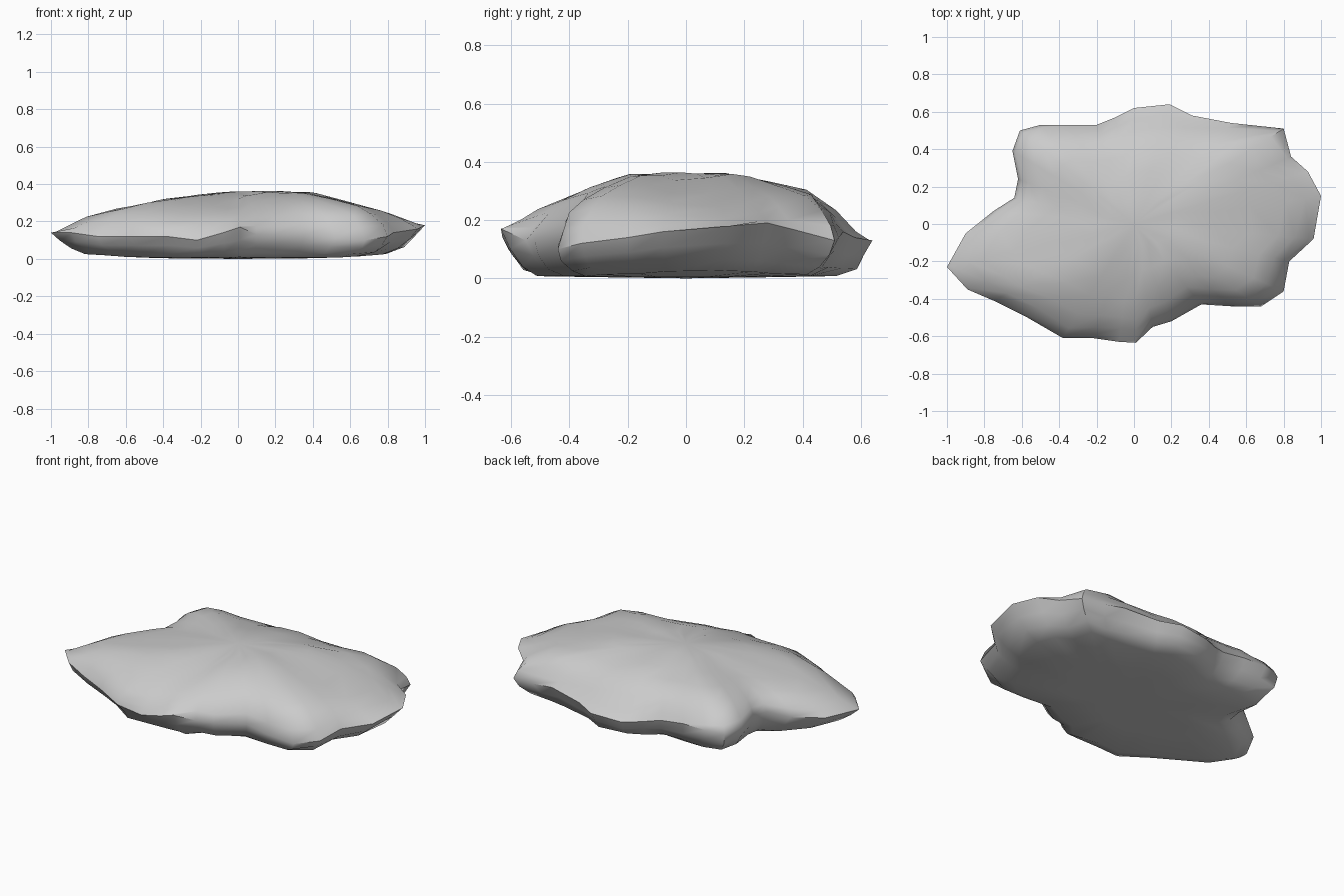
import bpy, bmesh, random
from mathutils import Vector, noise

if "Cube" in bpy.data.objects:
    bpy.data.objects.remove(bpy.data.objects["Cube"])

random.seed(4)

# Rim of the slab, counter-clockwise: x, y and height of the widest edge
RIM = [(1, .15, .18), (.93, .28, .19), (.84, .36, .17), (.80, .51, .13),
       (.66, .525, .14), (.52, .54, .16), (.31, .58, .14), (.19, .64, .13),
       (0, .62, .12), (-.10, .57, .13), (-.2, .53, .15), (-.35, .53, .17),
       (-.5, .53, .17), (-.61, .50, .16), (-.65, .39, .17), (-.62, .24, .18),
       (-.64, .14, .17), (-.75, .07, .14), (-.9, -.05, .13), (-1, -.23, .14),
       (-.89, -.35, .14), (-.75, -.41, .12), (-.57, -.50, .12), (-.38, -.61, .12),
       (-.22, -.61, .10), (-.08, -.63, .14), (.01, -.635, .17), (.10, -.55, .13),
       (.2, -.52, .13), (.36, -.43, .13), (.52, -.44, .11), (.68, -.44, .10),
       (.80, -.36, .12), (.83, -.2, .14), (.96, -.08, .16)]

# Top silhouettes along x and along y
PX = [(-1, .14), (-.9, .21), (-.7, .27), (-.55, .30), (-.3, .34), (-.1, .37),
      (.05, .36), (.25, .375), (.4, .365), (.5, .33), (.75, .28), (.9, .235), (1, .18)]
PY = [(-.64, .18), (-.52, .25), (-.4, .28), (-.3, .32), (-.2, .365), (-.04, .375),
      (.15, .37), (.33, .335), (.42, .31), (.5, .26), (.56, .19), (.64, .13)]


def lookup(table, t):
    t = min(max(t, table[0][0]), table[-1][0])
    for (a, u), (b, v) in zip(table, table[1:]):
        if t <= b:
            return u + (v - u) * (t - a) / (b - a)


def top_height(x, y):
    bump = noise.noise(Vector((x * 4, y * 4, 3))) * .022
    return min(lookup(PX, x), lookup(PY, y)) - .012 + bump


bm = bmesh.new()


def ring(scale, blend, top):
    out = []
    for x, y, z in RIM:
        s = scale
        if scale < 1:
            s += random.uniform(-.018, .018)
        px, py = x * s, y * s
        if top:
            pz = z + (top_height(px, py) - z) * blend
        else:
            # underside tapers more at the two pointed ends
            end = max(0, abs(x) - .7) * .3 * max(0, scale - .6) * 2
            low = .004 + end * .5
            pz = max(.003, low + (z - low) * blend)
        out.append(bm.verts.new((px, py, pz)))
    return out


# Rings from underside, over the rim, to the top
levels = [(.45, 0, False), (.80, .03, False), (.90, .22, False), (.96, .58, False),
          (1, 0, True), (.965, .42, True), (.90, .76, True), (.80, .95, True),
          (.64, 1, True), (.44, 1, True), (.22, 1, True)]
rings = [ring(*lv) for lv in levels]
n = len(RIM)
for a, b in zip(rings, rings[1:]):
    for i in range(n):
        j = (i + 1) % n
        bm.faces.new((a[i], a[j], b[j], b[i]))

# Close the flat bottom and the crown
for loop, z in ((rings[0], 0), (rings[-1], .36)):
    c = bm.verts.new((0, 0, z))
    for i in range(n):
        bm.faces.new((loop[i], loop[(i + 1) % n], c))
bmesh.ops.recalc_face_normals(bm, faces=bm.faces)

mesh = bpy.data.meshes.new("flat_rock")
bm.to_mesh(mesh)
bm.free()
rock = bpy.data.objects.new("flat_rock", mesh)
bpy.context.collection.objects.link(rock)
bpy.context.view_layer.objects.active = rock
rock.select_set(True)
bpy.ops.object.shade_smooth_by_angle(angle=0.8)
